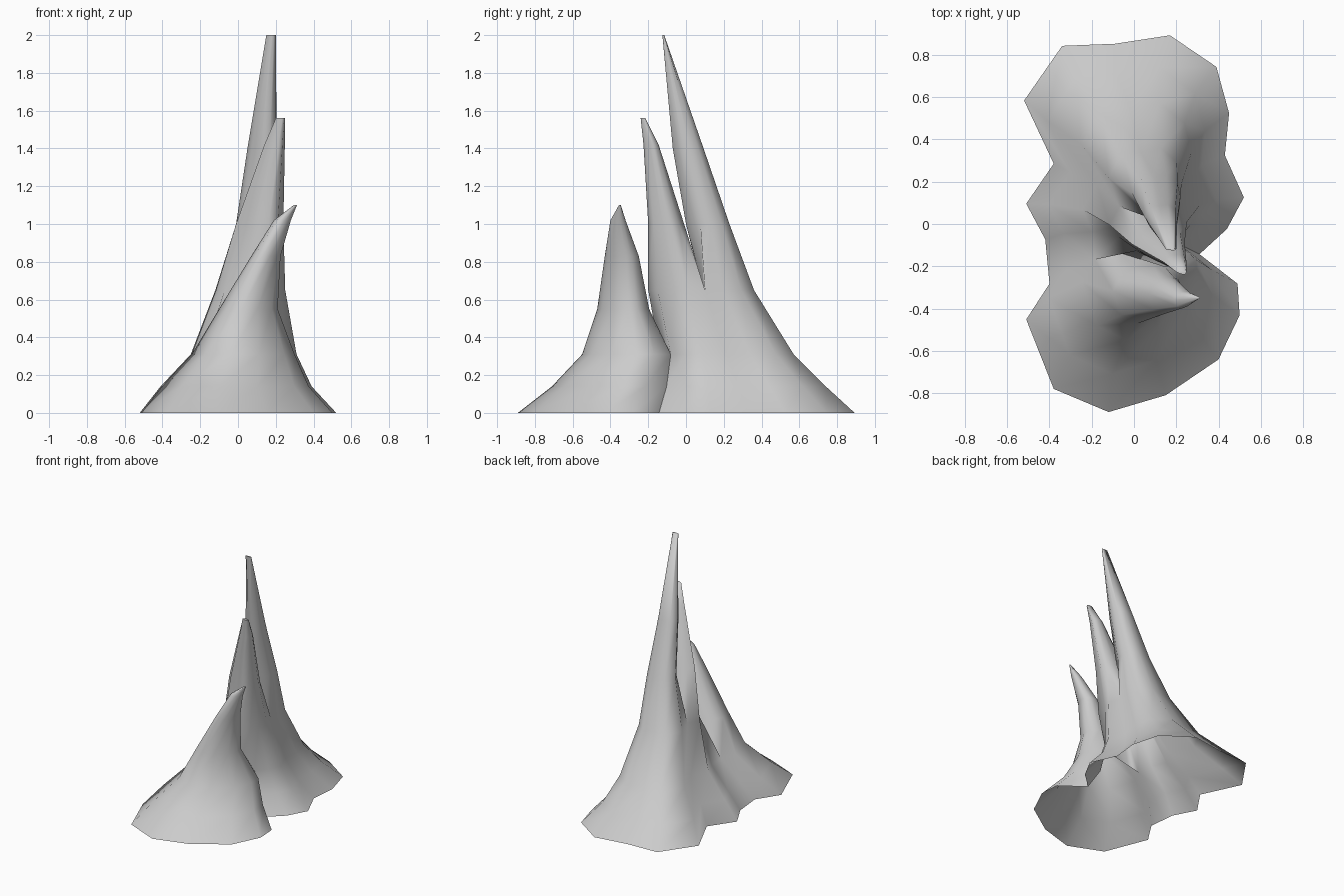
import bpy, bmesh, math

if "Cube" in bpy.data.objects:
    bpy.data.objects.remove(bpy.data.objects["Cube"])

grey = bpy.data.materials.new("stone grey")
grey.diffuse_color = (0.6, 0.6, 0.6, 1)
grey.use_nodes = True
grey.node_tree.nodes["Principled BSDF"].inputs["Base Color"].default_value = grey.diffuse_color
bm = bmesh.new()


def ring(shape, z, x0, x1, y0, y1):
    """One cross-section: the shape fitted into a box at height z."""
    xs, ys = zip(*shape)
    sx = (x1 - x0) / (max(xs) - min(xs))
    sy = (y1 - y0) / (max(ys) - min(ys))
    return [bm.verts.new((x0 + (x - min(xs)) * sx, y0 + (y - min(ys)) * sy, z))
            for x, y in shape]


def grow(loop, shape, levels):
    """Skin upwards from a loop of vertices; returns the top loop."""
    for level in levels:
        top = ring(shape, *level)
        for i in range(len(loop)):
            j = (i + 1) % len(loop)
            bm.faces.new((loop[i], loop[j], top[j], top[i]))
        loop = top
    return loop


def chord(a, b):
    """Two vertices across a valley between two branches."""
    return [bm.verts.new(a.co.lerp(b.co, t)) for t in (1 / 3, 2 / 3)]


# shared foot, scalloped outline
outline = [(.31, -.14), (.44, -.02), (.52, .13), (.43, .33), (.45, .53),
           (.39, .75), (.17, .9), (-.09, .86), (-.34, .85), (-.52, .59),
           (-.38, .29), (-.51, .1), (-.42, -.07), (-.4, -.28), (-.51, -.45),
           (-.38, -.78), (-.12, -.89), (.15, -.81), (.4, -.64), (.5, -.43),
           (.49, -.28)]
foot = ring(outline, 0, -.52, .52, -.89, .893)
foot = grow(foot, outline, [(.14, -.41, .39, -.71, .74), (.31, -.25, .31, -.55, .57)])

# front spike branches off
v = chord(foot[0], foot[13])
front = outline[13:] + [outline[0], (.12, -.1), (-.2, -.13)]
tip = grow(foot[13:] + [foot[0]] + v, front,
           [(.55, -.1, .21, -.47, -.195), (.83, .07, .225, -.43, -.25),
            (1.02, .19, .28, -.4, -.32), (1.1, .295, .312, -.355, -.345)])
bm.faces.new(tip)

# trunk shared by the back and middle spikes
trunk = [(.4, -.22)] + outline[1:12] + [(-.45, .08), (-.38, -.03), (-.15, -.17), (.2, -.33)]
q = grow(foot[:14] + v[::-1], trunk, [(.65, -.12, .25, -.2, .36)])
v = chord(q[3], q[10])

# tall back spike
back = outline[3:10] + [(-.36, .34), (-.08, .13), (.22, .05)]
tip = grow(q[3:11] + v[::-1], back,
           [(1.0, -.01, .22, 0, .23), (1.4, .05, .205, -.07, .093),
            (2.0, .15, .2, -.125, -.115)])
bm.faces.new(tip)

# middle spike
middle = trunk[:4] + [(.2, .45), (-.15, .43)] + trunk[10:]
tip = grow(q[:4] + v + q[10:], middle,
           [(1.0, -.01, .24, -.2, -.01), (1.42, .14, .248, -.225, -.145),
            (1.56, .2, .25, -.24, -.215)])
bm.faces.new(tip)

# one open-bottomed skin
bmesh.ops.recalc_face_normals(bm, faces=bm.faces)
mesh = bpy.data.meshes.new("rock_spires")
bm.to_mesh(mesh)
bm.free()
mesh.materials.append(grey)
rock = bpy.data.objects.new("rock_spires", mesh)
bpy.context.collection.objects.link(rock)
bpy.context.view_layer.objects.active = rock
rock.select_set(True)
bpy.ops.object.shade_smooth_by_angle(angle=math.radians(75))
